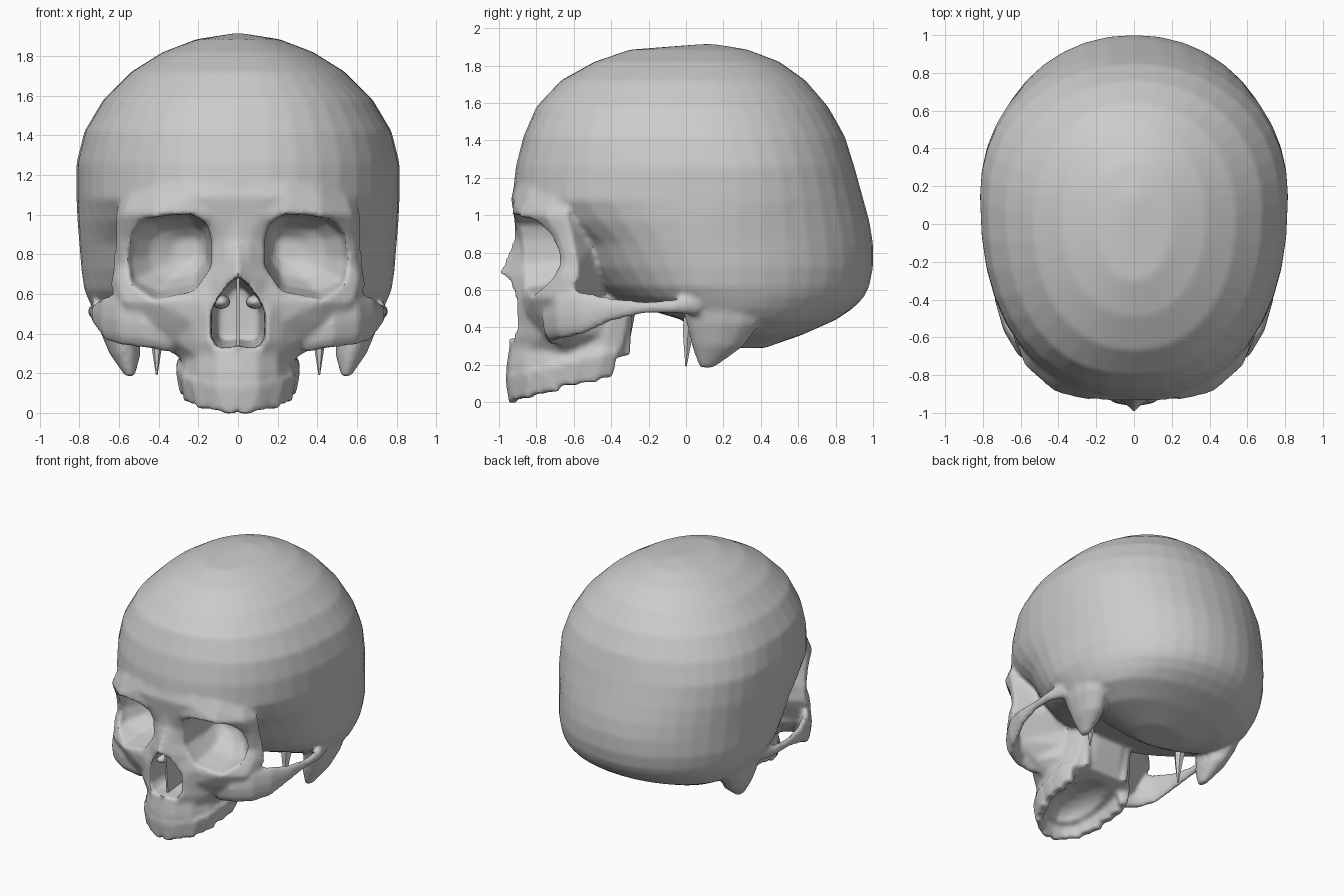
import bpy, bmesh, math
from mathutils import Vector, Matrix

if "Cube" in bpy.data.objects:
    bpy.data.objects.remove(bpy.data.objects["Cube"])


def finish(name, bm):
    bmesh.ops.recalc_face_normals(bm, faces=bm.faces)
    me = bpy.data.meshes.new(name)
    bm.to_mesh(me)
    bm.free()
    ob = bpy.data.objects.new(name, me)
    bpy.context.scene.collection.objects.link(ob)
    return ob


def loft(name, rings):
    """Closed skin over equal-length rings, capped at both ends."""
    bm = bmesh.new()
    vs = [[bm.verts.new(p) for p in r] for r in rings]
    n = len(rings[0])
    for a, b in zip(vs, vs[1:]):
        for i in range(n):
            j = (i + 1) % n
            bm.faces.new((a[i], a[j], b[j], b[i]))
    bm.faces.new(vs[0])
    bm.faces.new(vs[-1])
    bmesh.ops.triangulate(bm, faces=bm.faces)
    return finish(name, bm)


def mirrored(half):
    """Half outline from midline to midline, completed on the other side."""
    return list(half) + [(-p[0],) + tuple(p[1:]) for p in half[-2:0:-1]]


def ball(name, c, r):
    bm = bmesh.new()
    bmesh.ops.create_uvsphere(bm, u_segments=16, v_segments=10, radius=1,
                              matrix=Matrix.Translation(c) @ Matrix.Diagonal((*r, 1)))
    return finish(name, bm)


def block(name, c, size, rot=0, taper=1):
    bm = bmesh.new()
    bmesh.ops.create_cube(bm, size=1)
    for v in bm.verts:
        if v.co.z < 0:
            v.co.x *= taper
            v.co.y *= taper * 0.8
    m = Matrix.Translation(c) @ Matrix.Rotation(rot, 4, 'Z') @ Matrix.Diagonal((*size, 1))
    bmesh.ops.transform(bm, matrix=m, verts=bm.verts)
    return finish(name, bm)


def cut(ob, cutters):
    bpy.context.view_layer.objects.active = ob
    for c in cutters:
        md = ob.modifiers.new("cut", 'BOOLEAN')
        md.operation = 'DIFFERENCE'
        md.solver = 'EXACT'
        md.object = c
        bpy.ops.object.modifier_apply(modifier=md.name)


# Braincase: z, front y, back y, half width, widest y, front squareness
LEVELS = [
    (1.915, .09, .15, .02, .12, 2), (1.885, -.30, .33, .21, .05, 2.1),
    (1.82, -.49, .50, .38, .05, 2.2), (1.72, -.67, .64, .54, .05, 2.2),
    (1.58, -.80, .76, .68, .08, 2.3), (1.42, -.87, .85, .775, .10, 2.3),
    (1.26, -.91, .90, .815, .15, 2.3), (1.08, -.93, .95, .815, .15, 2.3),
    (.97, -.82, .98, .81, .12, 2.2), (.85, -.64, 1.0, .80, .12, 2.2),
    (.72, -.58, 1.0, .79, .15, 2.1), (.62, -.50, .98, .775, .15, 2),
    (.56, -.42, .95, .75, .18, 2), (.50, -.22, .89, .72, .20, 2.2),
    (.44, -.02, .80, .66, .28, 2.3), (.36, .05, .62, .50, .32, 2),
    (.29, .15, .42, .20, .28, 2)]


def skull_ring(z, yf, yb, w, yc, nf, seg=40):
    pts = []
    for i in range(seg):
        a = 2 * math.pi * i / seg
        s, c = math.sin(a), -math.cos(a)
        n, b = (nf, yc - yf) if c < 0 else (2.1, yb - yc)
        pts.append((math.copysign(w * abs(s) ** (2 / n), s),
                    yc + math.copysign(b * abs(c) ** (2 / n), c), z))
    return pts


cranium = loft("cranium", [skull_ring(*l) for l in LEVELS])

# Face: height, then outline from midline to outer edge
FACE = [
    (1.24, (0, -.89), (.12, -.885), (.25, -.86), (.42, -.76), (.49, -.67), (.50, -.58)),
    (1.09, (0, -.935), (.12, -.935), (.25, -.92), (.42, -.85), (.55, -.72), (.59, -.62)),
    (1.00, (0, -.92), (.12, -.92), (.25, -.93), (.42, -.89), (.575, -.755), (.62, -.64)),
    (.88, (0, -.915), (.06, -.90), (.15, -.87), (.42, -.81), (.59, -.68), (.62, -.61)),
    (.75, (0, -.97), (.05, -.93), (.14, -.86), (.42, -.77), (.60, -.645), (.63, -.58)),
    (.67, (0, -1.01), (.06, -.945), (.16, -.87), (.42, -.80), (.61, -.67), (.645, -.58)),
    (.56, (0, -.94), (.11, -.915), (.21, -.875), (.42, -.83), (.58, -.73), (.63, -.62)),
    (.46, (0, -.93), (.13, -.915), (.22, -.86), (.41, -.785), (.53, -.71), (.55, -.63)),
    (.36, (0, -.955), (.12, -.93), (.22, -.85), (.31, -.765), (.42, -.70), (.40, -.62)),
    (.28, (0, -.935), (.11, -.92), (.20, -.84), (.27, -.72), (.30, -.66), (.29, -.60))]
rings = []
for z, *half in FACE:
    bx = .40 if z > .6 else .28
    rings.append([(x, y, z) for x, y in mirrored(half + [(bx, -.45), (0, -.45)])])
face = loft("face_bones", rings)

# Upper jaw: U-shaped arch, lower edge rising to the back
ARCH = [(0, -.96), (.10, -.945), (.20, -.865), (.265, -.74), (.295, -.59), (.295, -.45),
        (.25, -.35), (.12, -.32), (0, -.32)]
rings = []
for z, tilt, sx, dy in ((.62, 0, .85, .06), (.46, 0, .9, .045), (.33, 0, .95, .02),
                        (.20, .10, 1.01, .0), (.075, .28, 1.0, 0)):
    rings.append([(x * sx, y + dy, z + tilt * (y + .95)) for x, y in mirrored(ARCH)])
jaw = loft("upper_jaw", rings)

# Eye socket, nose and palate openings
SOCKET = [(.135, .87), (.155, .95), (.23, 1.0), (.36, .995), (.48, .975), (.555, .90),
          (.585, .76), (.56, .64), (.42, .575), (.22, .615), (.135, .74)]
cutters = []
for s in (1, -1):
    rings = []
    for y, k, dx, dz in ((-1.15, 1.03, 0, 0), (-.80, 1, 0, 0), (-.64, .88, -.01, .01),
                         (-.54, .64, -.05, .02), (-.48, .3, -.09, .03)):
        rings.append([(s * (.345 + (x - .345) * k + dx), y, .79 + (z - .79) * k + dz)
                      for x, z in SOCKET])
    cutters.append(loft("socket_cutter", rings))
NOSE = [(0, .685), (.04, .655), (.095, .59), (.132, .52), (.132, .38), (.10, .33),
        (.04, .33), (0, .345)]
cutters.append(loft("nose_cutter", [
    [(x * k, y, .5 + (z - .5) * k) for x, z in mirrored(NOSE)]
    for y, k in ((-1.2, 1.0), (-.85, 1.0), (-.58, .8))]))
palate = ball("palate_cutter", (0, -.54, .10), (.195, .32, .15))
cut(cranium, cutters[:2])
cut(face, cutters + [palate])
cut(jaw, [cutters[2], palate])
for c in cutters + [palate]:
    bpy.data.objects.remove(c)
bones = [cranium, face, jaw]

# Nasal septum
block("septum", (0, -.76, .50), (.014, .30, .36))

# Cheekbone and arch: x, y, bottom, top, half thickness
CHEEK = [(.34, -.71, .30, .53, .05), (.47, -.715, .325, .575, .055), (.58, -.66, .335, .61, .05),
         (.66, -.55, .36, .595, .035), (.71, -.40, .43, .56, .028), (.73, -.22, .475, .54, .022),
         (.73, -.06, .475, .55, .028), (.68, .06, .46, .60, .05)]
# Mastoid: z, centre x, centre y, radii
MASTOID = [(.66, .63, .18, .12, .24), (.42, .60, .20, .10, .20), (.30, .57, .17, .08, .14),
           (.185, .545, .11, .025, .04)]
for s, side in ((1, "left"), (-1, "right")):
    rings = []
    for i, (x, y, lo, hi, t) in enumerate(CHEEK):
        p, q = CHEEK[max(i - 1, 0)], CHEEK[min(i + 1, len(CHEEK) - 1)]
        d = Vector((q[0] - p[0], q[1] - p[1])).normalized()
        ring = []
        for k in range(10):
            a = 2 * math.pi * k / 10
            u = t * math.cos(a)
            ring.append((s * (x + d.y * u), y - d.x * u,
                         (lo + hi) / 2 + (hi - lo) / 2 * math.sin(a)))
        rings.append(ring)
    bones.append(loft("cheekbone", rings))
    bones.append(loft("mastoid", [
        [(s * (x + rx * math.cos(math.tau * k / 12)), y + ry * math.sin(math.tau * k / 12), z)
         for k in range(12)] for z, x, y, rx, ry in MASTOID]))
    # Styloid spike
    loft("styloid_" + side, [
        [(s * (.41 + r * math.cos(math.tau * k / 6)), dy + r * math.sin(math.tau * k / 6), z)
         for k in range(6)] for z, r, dy in ((.54, .06, .04), (.36, .03, .01), (.19, .004, 0))])
    # Plates behind the palate and scroll bone in the nose
    bones.append(block("pterygoid_plate", (s * .18, -.33, .42), (.05, .10, .34), s * .3, .8))
    ball("nasal_concha_" + side, (s * .085, -.77, .56), (.045, .10, .035))

# Teeth along the arch
path = [Vector(p) for p in ARCH[:7]]
seg = [(b - a).length for a, b in zip(path, path[1:])]
sizes = [.10, .085, .09, .09, .09, .11, .11, .10]
scale = sum(seg) * .97 / sum(sizes)
at = 0
for i, w in enumerate(sizes):
    w *= scale
    d = at + w / 2
    at += w
    k = 0
    while d > seg[k] and k < len(seg) - 1:
        d -= seg[k]
        k += 1
    t = (path[k + 1] - path[k]).normalized()
    p = path[k] + t * d + Vector((-t.y, t.x)) * .03
    low = max(-.006, .27 * (p.y + .91)) + (.012 if i in (1, 3, 5) else 0)
    high = .14 + .27 * (p.y + .92)
    deep = .075 if i < 3 else .10
    for s in (1, -1):
        bones.append(block("tooth", (s * p.x, p.y, (low + high) / 2), (w, deep, high - low),
                           s * math.atan2(t.y, t.x), .72))

# Fuse the bones into one skin and soften the joins
for ob in bones:
    ob.select_set(True)
bpy.context.view_layer.objects.active = cranium
bpy.ops.object.join()
cranium.name = "skull"
md = cranium.modifiers.new("fuse", 'REMESH')
md.mode = 'VOXEL'
md.voxel_size = .016
sm = cranium.modifiers.new("soften", 'SMOOTH')
sm.factor, sm.iterations = .5, 5
for m in ("fuse", "soften"):
    bpy.ops.object.modifier_apply(modifier=m)

# Smooth shading with crisp rims
for ob in bpy.context.scene.objects:
    ob.select_set(True)
bpy.ops.object.shade_smooth_by_angle(angle=math.radians(45))
